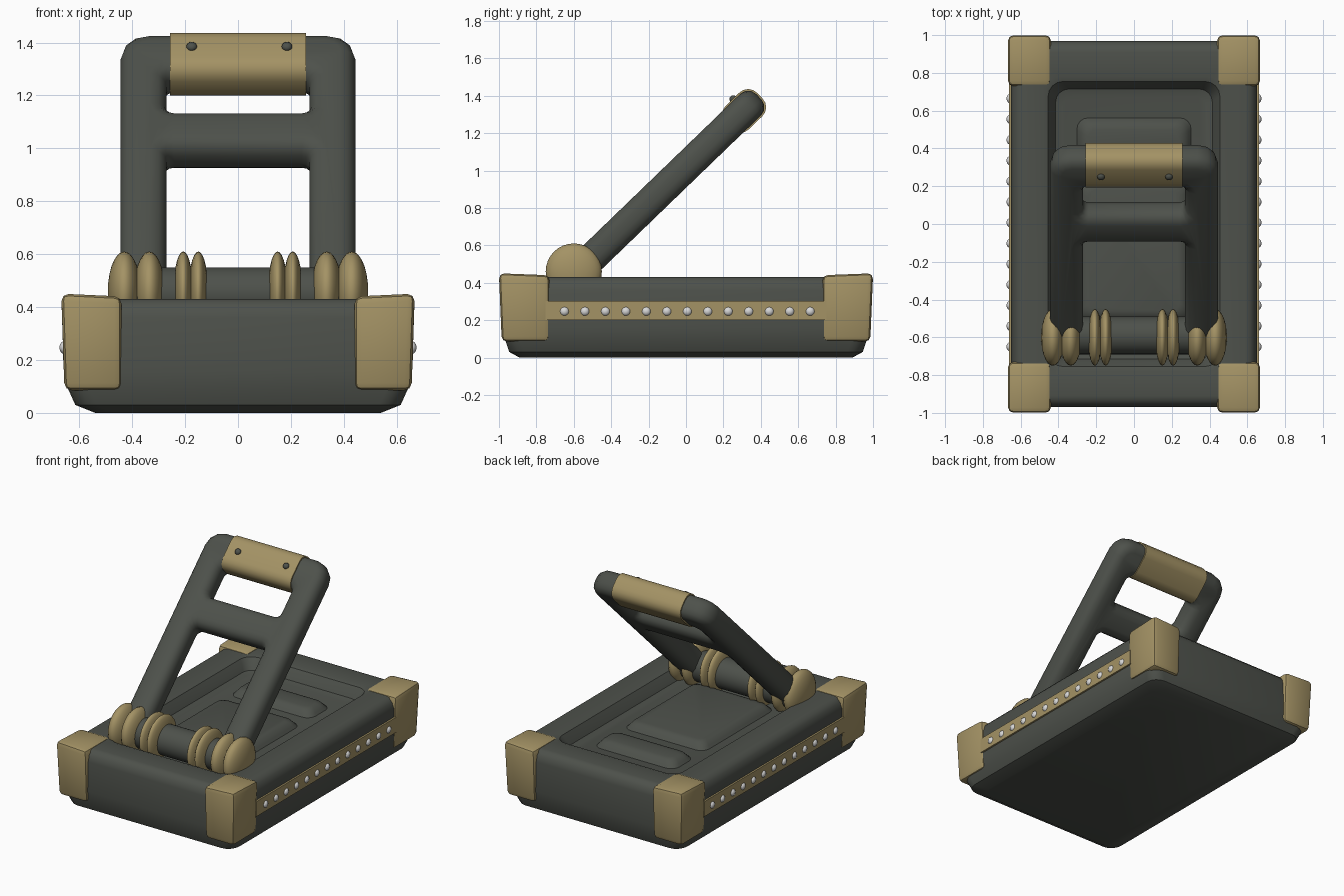
import bpy, bmesh, math
from mathutils import Matrix, Vector

if "Cube" in bpy.data.objects:
    bpy.data.objects.remove(bpy.data.objects["Cube"])


def material(name, rgb):
    m = bpy.data.materials.new(name)
    m.diffuse_color = (*rgb, 1)
    m.use_nodes = True
    m.node_tree.nodes["Principled BSDF"].inputs["Base Color"].default_value = m.diffuse_color
    return m


DARK = material("dark_green_grey", (0.075, 0.082, 0.07))
TAN = material("tan", (0.37, 0.29, 0.13))
PALE = material("pale_rivet", (0.68, 0.68, 0.68))


def finish(name, bm, mat, angle=35, matrix=None):
    bmesh.ops.remove_doubles(bm, verts=bm.verts, dist=0.0003)
    bmesh.ops.recalc_face_normals(bm, faces=bm.faces)
    if matrix:
        bm.transform(matrix)
    me = bpy.data.meshes.new(name)
    bm.to_mesh(me)
    bm.free()
    me.materials.append(mat)
    ob = bpy.data.objects.new(name, me)
    bpy.context.collection.objects.link(ob)
    bpy.ops.object.select_all(action='DESELECT')
    ob.select_set(True)
    bpy.context.view_layer.objects.active = ob
    bpy.ops.object.shade_smooth_by_angle(angle=math.radians(angle))
    return ob


def round_rect(x0, x1, y0, y1, r, n=4):
    pts = []
    for cx, cy, a0 in ((x1 - r, y1 - r, 0), (x0 + r, y1 - r, 90),
                       (x0 + r, y0 + r, 180), (x1 - r, y0 + r, 270)):
        for i in range(n + 1):
            a = math.radians(a0 + 90 * i / n)
            pts.append((cx + r * math.cos(a), cy + r * math.sin(a)))
    return pts


def loft(name, rings, mat, cy=0, angle=35):
    """Stack of rounded rectangles: half x, half y, z, corner radius."""
    bm = bmesh.new()
    loops = [[bm.verts.new((x, y + cy, z)) for x, y in round_rect(-hx, hx, -hy, hy, r)]
             for hx, hy, z, r in rings]
    for a, b in zip(loops, loops[1:]):
        for i in range(len(a)):
            j = (i + 1) % len(a)
            bm.faces.new((a[i], a[j], b[j], b[i]))
    bm.faces.new(loops[0])
    bm.faces.new(loops[-1])
    return finish(name, bm, mat, angle)


def box(name, lo, hi, mat, bevel=0, segs=3, matrix=None, shape=None):
    bm = bmesh.new()
    bmesh.ops.create_cube(bm, size=1)
    lo, hi = Vector(lo), Vector(hi)
    for v in bm.verts:
        v.co = [(lo[i] + hi[i]) / 2 + v.co[i] * (hi[i] - lo[i]) for i in range(3)]
        if shape:
            shape(v)
    if bevel:
        bmesh.ops.bevel(bm, geom=bm.edges[:], offset=bevel, segments=segs,
                        profile=0.5, affect='EDGES')
    return finish(name, bm, mat, 35, matrix)


def ball(name, c, radii, mat, u=16, v=10, matrix=None):
    bm = bmesh.new()
    bmesh.ops.create_uvsphere(bm, u_segments=u, v_segments=v, radius=1)
    m = Matrix.Translation(c) @ Matrix.Diagonal((*radii, 1)) @ Matrix.Rotation(math.pi / 2, 4, 'Y')
    return finish(name, bm, mat, 60, (matrix or Matrix()) @ m)


# Tray body with a rounded rim and a shallow recess
loft("tray_body", [
    (0.54, 0.89, 0, 0.08), (0.615, 0.945, 0.03, 0.08), (0.642, 0.965, 0.09, 0.08),
    (0.65, 0.97, 0.16, 0.08), (0.65, 0.97, 0.36, 0.08), (0.64, 0.96, 0.40, 0.08),
    (0.615, 0.935, 0.425, 0.07), (0.59, 0.91, 0.43, 0.06), (0.48, 0.78, 0.43, 0.09),
    (0.455, 0.755, 0.422, 0.08), (0.43, 0.73, 0.385, 0.07), (0.415, 0.715, 0.355, 0.07),
    (0.38, 0.68, 0.345, 0.06)], DARK)

# Raised pads on the recess floor
for name, y0, y1 in (("main_pad", -0.5, 0.22), ("rear_pad", 0.36, 0.54)):
    h = (y1 - y0) / 2
    loft(name, [(0.31, h + 0.03, 0.335, 0.06), (0.29, h + 0.01, 0.36, 0.06),
                (0.27, h - 0.01, 0.382, 0.05), (0.24, h - 0.04, 0.39, 0.04)],
         DARK, cy=(y0 + y1) / 2, angle=50)


# Corner guards, slightly irregular blocks
def guard_shape(v):
    outer_x, outer_y, top = abs(v.co.x) > 0.55, abs(v.co.y) > 0.85, v.co.z > 0.25
    if top and not (outer_x and outer_y):
        v.co.z -= 0.012
    if not top:
        v.co.x -= math.copysign(0.012, v.co.x) * outer_x
        v.co.y -= math.copysign(0.015, v.co.y) * outer_y


for sx in (-1, 1):
    for sy in (-1, 1):
        xs, ys = sorted((0.44 * sx, 0.668 * sx)), sorted((0.73 * sy, 1.0 * sy))
        box("corner_guard", (xs[0], ys[0], 0.085), (xs[1], ys[1], 0.452), TAN,
            0.028, 2, shape=guard_shape)

# Side strips with rivets
for s in (-1, 1):
    xs = sorted((0.6 * s, 0.662 * s))
    box("side_strip", (xs[0], -0.75, 0.2), (xs[1], 0.75, 0.302), TAN)
    for i in range(13):
        ball("strip_rivet", (0.655 * s, -0.65 + i * 0.1095, 0.247), (0.02, 0.025, 0.025), PALE, 12, 8)

# Hinge axle and its rounded discs
bm = bmesh.new()
bmesh.ops.create_cone(bm, cap_ends=True, segments=32, radius1=0.1, radius2=0.1, depth=0.86)
finish("hinge_axle", bm, DARK, 35,
       Matrix.Translation((0, -0.59, 0.45)) @ Matrix.Rotation(math.pi / 2, 4, 'Y'))
for s in (-1, 1):
    for x, w in ((0.43, 0.062), (0.335, 0.058), (0.207, 0.037), (0.15, 0.037)):
        ball("hinge_disc", (x * s, -0.6, 0.46), (w, 0.15, 0.15), TAN, 32, 14)

# Tilted arm frame: flat outline with two openings, rounded edges
TILT = Matrix.Translation((0, -0.6, 0.439)) @ Matrix.Rotation(math.radians(44), 4, 'X')
cu = bpy.data.curves.new("arm_outline", 'CURVE')
cu.dimensions, cu.fill_mode = '2D', 'BOTH'
cu.extrude, cu.bevel_depth, cu.offset, cu.bevel_resolution = 0.02, 0.06, -0.06, 2
for rect in ((-0.445, 0.445, -0.03, 1.375, 0.11), (-0.27, 0.27, 0.08, 0.746, 0.03),
             (-0.27, 0.27, 0.954, 1.155, 0.03)):
    pts = round_rect(*rect, n=3)
    sp = cu.splines.new('POLY')
    sp.points.add(len(pts) - 1)
    for p, (x, y) in zip(sp.points, pts):
        p.co = (x, y, 0, 1)
    sp.use_cyclic_u = True
tmp = bpy.data.objects.new("arm_outline", cu)
bpy.context.collection.objects.link(tmp)
me = bpy.data.meshes.new_from_object(tmp.evaluated_get(bpy.context.evaluated_depsgraph_get()))
bm = bmesh.new()
bm.from_mesh(me)
for f in bm.faces:
    f.material_index = 0
bpy.data.objects.remove(tmp)
bpy.data.meshes.remove(me)
finish("arm_frame", bm, DARK, 40, TILT)

# Grip sleeve on the top bar: rounded section swept along x
bm = bmesh.new()
section = round_rect(1.148, 1.383, -0.088, 0.088, 0.066)
ends = [[bm.verts.new((x, u, n)) for u, n in section] for x in (-0.257, 0.257)]
for i in range(len(section)):
    j = (i + 1) % len(section)
    bm.faces.new((ends[0][i], ends[0][j], ends[1][j], ends[1][i]))
for e in ends:
    bm.faces.new(e)
finish("grip_sleeve", bm, TAN, 35, TILT)

# Grip bolts
for x in (-0.175, 0.185):
    ball("grip_bolt", (x, 1.268, 0.09), (0.02, 0.02, 0.016), DARK, 12, 8, TILT)
